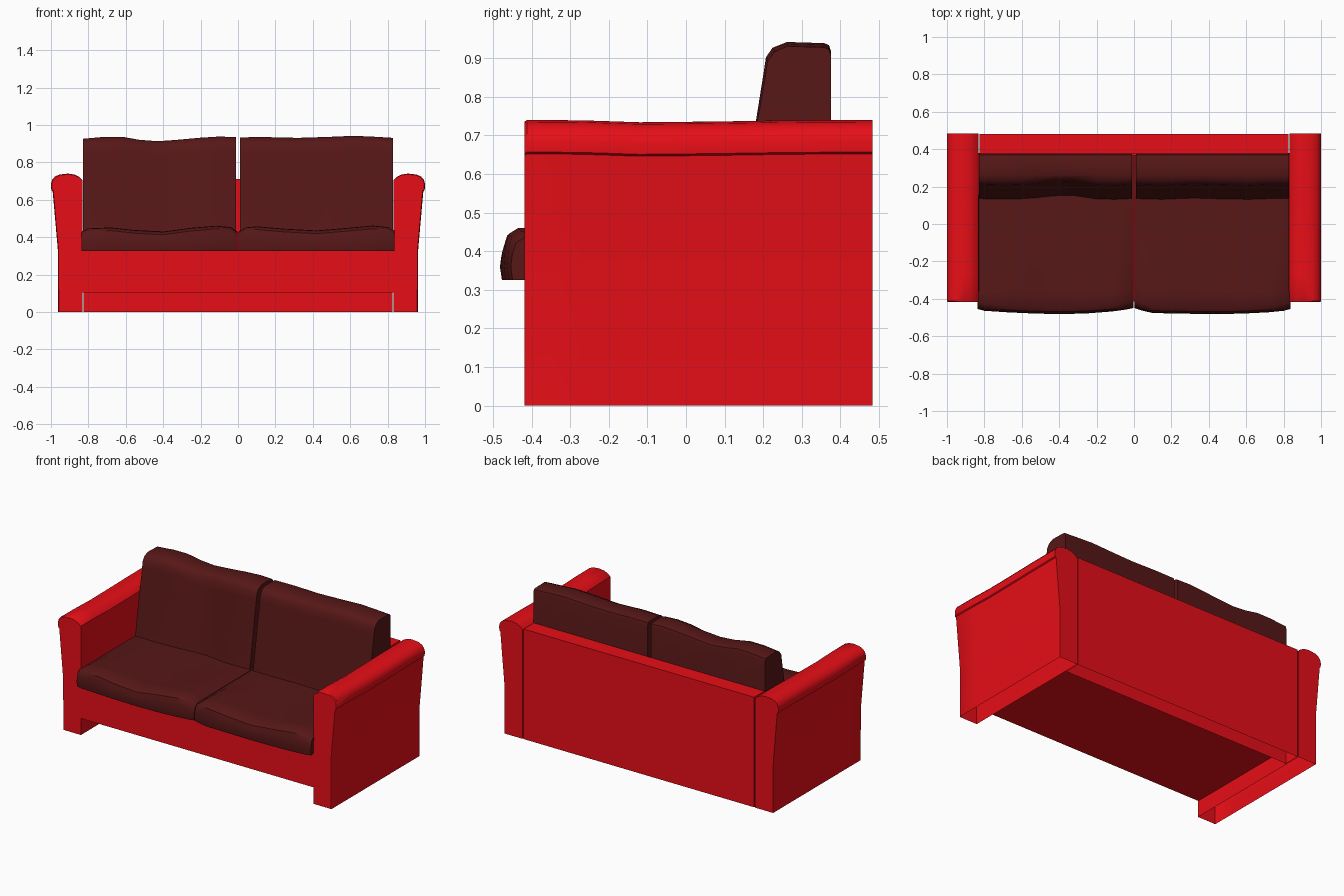
import bpy, bmesh
from math import radians


def material(name, color):
    m = bpy.data.materials.new(name)
    m.diffuse_color = color
    return m


RED = material("red_upholstery", (0.80, 0.0043, 0.0086, 1))
MAROON = material("maroon_cushion", (0.095, 0.0085, 0.0085, 1))


def loft(name, rings, mat, angle=35, open_bottom=False):
    """Skin equal-length vertex rings and cap both ends (first ring edge = bottom)."""
    bm = bmesh.new()
    loops = [[bm.verts.new(p) for p in ring] for ring in rings]
    n = len(loops[0])
    for a, b in zip(loops, loops[1:]):
        for i in range(n):
            j = (i + 1) % n
            bm.faces.new((a[i], a[j], b[j], b[i]))
    bm.faces.new(loops[0])
    bm.faces.new(loops[-1])
    bmesh.ops.recalc_face_normals(bm, faces=bm.faces)
    if open_bottom:
        under = [f for f in bm.faces if all(v.co.z < 0.001 for v in f.verts)]
        bmesh.ops.delete(bm, geom=under, context='FACES')
    me = bpy.data.meshes.new(name)
    bm.to_mesh(me)
    bm.free()
    me.materials.append(mat)
    ob = bpy.data.objects.new(name, me)
    bpy.context.collection.objects.link(ob)
    bpy.ops.object.select_all(action='DESELECT')
    ob.select_set(True)
    bpy.context.view_layer.objects.active = ob
    bpy.ops.object.shade_smooth_by_angle(angle=radians(angle))
    return ob


def box(name, x, y0, y1, z0, z1):
    return loft(name, [[(-x, y, z0), (x, y, z0), (x, y, z1), (-x, y, z1)]
                       for y in (y0, y1)], RED, open_bottom=True)


# Frame: raised seat base and full-height back panel, open underneath
box("seat_base", 0.832, -0.415, 0.38, 0.105, 0.328)
box("back_panel", 0.825, 0.378, 0.482, 0.0, 0.712)

# Arms: flared profile with a padded, slightly sagging rolled top, open underneath
ARM = [(0.832, 0), (0.962, 0), (0.963, 0.33), (0.978, 0.5), (0.991, 0.652),
       (0.998, 0.657), (1.0, 0.685), (0.994, 0.707), (0.979, 0.724), (0.955, 0.735),
       (0.91, 0.74), (0.875, 0.735), (0.848, 0.722), (0.832, 0.705)]
ARM_STATIONS = [(-0.418, 0.004, 0), (-0.412, 0, 0), (-0.27, 0, 0.001),
                (-0.12, 0, 0.006), (0.08, 0, 0.004), (0.27, 0, 0.001), (0.483, 0, 0)]
for side, s in (("left", -1), ("right", 1)):
    rings = []
    for y, inset, sag in ARM_STATIONS:
        rings.append([(s * (x - (inset if x > 0.9 else 0)), y,
                       z - (inset + sag if z > 0.6 else 0)) for x, z in ARM])
    loft(side + "_arm", rings, RED, open_bottom=True)

# Seat cushions: stations are (x, front y, crown height)
SEATS = {
    "left": [(-0.838, -0.452, 0.428), (-0.80, -0.462, 0.445), (-0.68, -0.470, 0.450),
             (-0.55, -0.476, 0.436), (-0.40, -0.480, 0.428), (-0.25, -0.476, 0.448),
             (-0.12, -0.466, 0.459), (-0.04, -0.455, 0.452), (-0.002, -0.447, 0.425)],
    "right": [(0.002, -0.447, 0.425), (0.04, -0.460, 0.450), (0.10, -0.474, 0.456),
              (0.25, -0.477, 0.443), (0.42, -0.480, 0.434), (0.58, -0.477, 0.447),
              (0.72, -0.470, 0.460), (0.80, -0.462, 0.452), (0.838, -0.452, 0.436)],
}
for side, stations in SEATS.items():
    rings = []
    for x, f, h in stations:
        xi = max(-0.83, min(0.83, x))     # tucked between the arms
        rings.append([(xi, 0.37, 0.326), (xi, -0.41, 0.326), (x, f + 0.003, 0.326),
                      (x, f - 0.002, 0.36), (x, f + 0.002, h - 0.045), (x, f + 0.011, h - 0.015),
                      (x, f + 0.035, h), (xi, -0.36, h + 0.002),
                      (xi, -0.15, 0.5 * h + 0.217), (xi, 0.16, 0.43), (xi, 0.37, 0.43)])
    loft(side + "_seat_cushion", rings, MAROON, 40)

# Back cushions: stations are (x, crown height, front bulge)
BACKS = {
    "left": [(-0.83, 0.926, 0), (-0.72, 0.936, 0.003), (-0.62, 0.937, 0.002),
             (-0.53, 0.921, -0.004), (-0.43, 0.913, -0.015), (-0.33, 0.920, -0.018),
             (-0.20, 0.932, 0.002), (-0.10, 0.938, 0.004), (-0.012, 0.935, 0)],
    "right": [(0.012, 0.934, 0), (0.15, 0.935, 0.004), (0.32, 0.931, -0.003),
              (0.48, 0.936, 0.002), (0.62, 0.942, 0.004), (0.73, 0.937, 0), (0.83, 0.931, 0)],
}
for side, stations in BACKS.items():
    rings = []
    for x, h, b in stations:
        rings.append([(x, 0.376, 0.40), (x, 0.13 - b, 0.40), (x, 0.145 - b, 0.48),
                      (x, 0.184 - b, 0.73), (x, 0.205 - b, h - 0.08), (x, 0.211 - b, h - 0.04),
                      (x, 0.228 - b, h - 0.015), (x, 0.262, h), (x, 0.358, h - 0.003),
                      (x, 0.370, h - 0.008), (x, 0.376, h - 0.025)])
    loft(side + "_back_cushion", rings, MAROON, 40)
